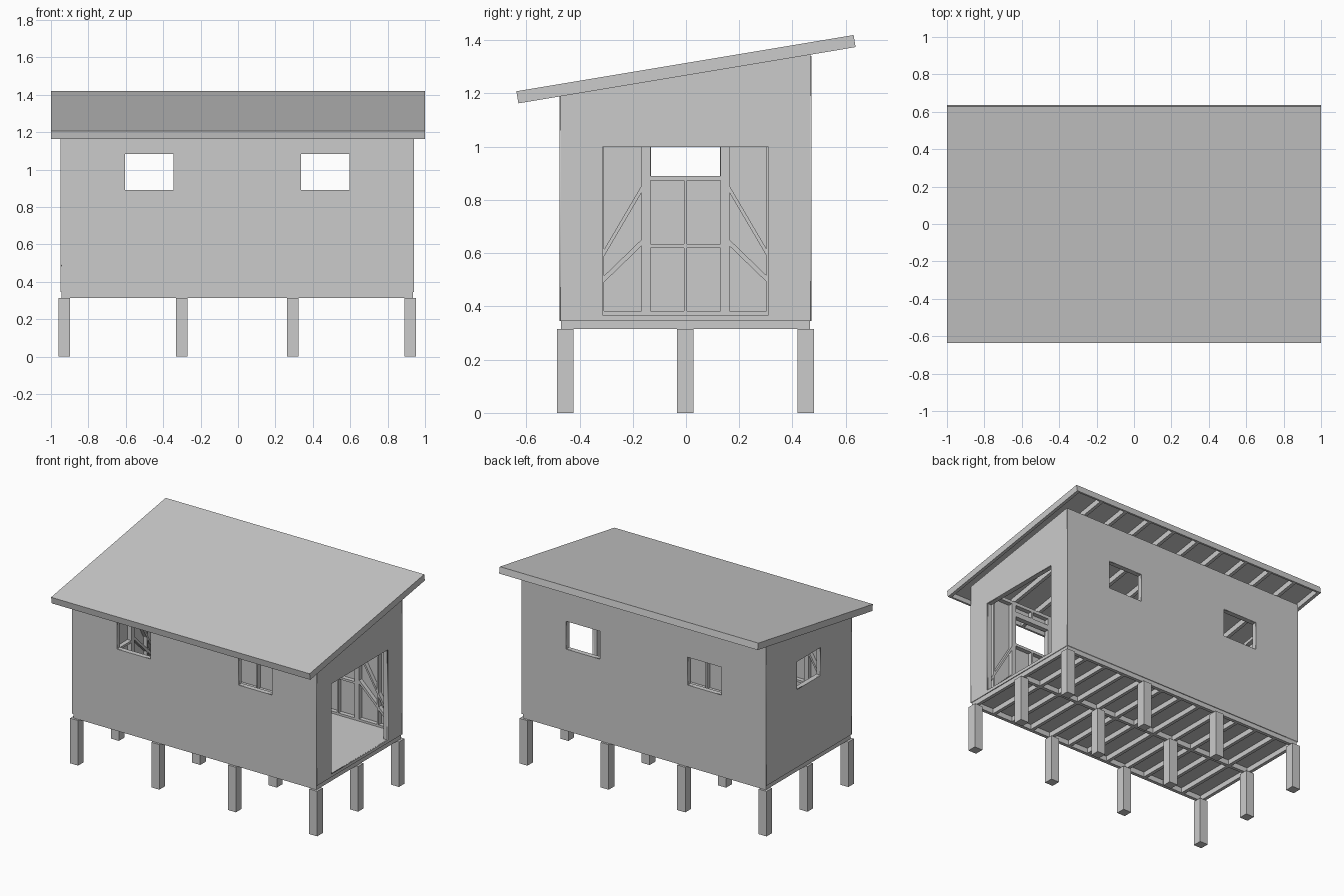
import bpy, bmesh, math
from mathutils import Matrix, Vector

if "Cube" in bpy.data.objects:
    bpy.data.objects.remove(bpy.data.objects["Cube"])

OX, OY = -0.004, -0.002          # the walls sit slightly off the roof centre
SLOPE, MID = 0.1668, 1.2677      # underside of roof: z = MID + SLOPE * y
HX, HY = 0.946, 0.474            # outer half sizes of the walls
SKIN, DEPTH, STUD = 0.005, 0.03, 0.0115
FLOOR, WIN_Z0, WIN_Z1, WIN_W, DOOR_W, DOOR_Z = 0.367, 0.89, 1.085, 0.13, 0.312, 0.998


def new_object(name, bm, matrix=Matrix()):
    bmesh.ops.recalc_face_normals(bm, faces=bm.faces)
    mesh = bpy.data.meshes.new(name)
    bm.to_mesh(mesh)
    bm.free()
    ob = bpy.data.objects.new(name, mesh)
    ob.matrix_world = matrix
    bpy.context.collection.objects.link(ob)
    return ob


def prism(bm, pts, d0, d1):
    """Extrude a 2D outline from depth d0 to d1 along local z."""
    a = [bm.verts.new((x, y, d0)) for x, y in pts]
    b = [bm.verts.new((x, y, d1)) for x, y in pts]
    bm.faces.new(a)
    bm.faces.new(b)
    for i in range(len(a)):
        j = (i + 1) % len(a)
        bm.faces.new((a[i], a[j], b[j], b[i]))


def rect(x0, x1, y0, y1):
    return [(x0, y0), (x1, y0), (x1, y1), (x0, y1)]


def box(bm, x0, x1, y0, y1, z0, z1):
    prism(bm, rect(x0, x1, y0, y1), z0, z1)


def siding(name, outline, holes, matrix):
    """Flat board with openings, from a filled 2D curve."""
    cu = bpy.data.curves.new(name, 'CURVE')
    cu.dimensions, cu.fill_mode, cu.extrude = '2D', 'BOTH', SKIN / 2
    for pts in [outline] + holes:
        sp = cu.splines.new('POLY')
        sp.points.add(len(pts) - 1)
        for p, co in zip(sp.points, pts):
            p.co = (co[0], co[1], 0, 1)
        sp.use_cyclic_u = True
    tmp = bpy.data.objects.new(name + "_curve", cu)
    bpy.context.collection.objects.link(tmp)
    dg = bpy.context.evaluated_depsgraph_get()
    mesh = bpy.data.meshes.new_from_object(tmp.evaluated_get(dg))
    bpy.data.objects.remove(tmp)
    ob = bpy.data.objects.new(name, mesh)
    ob.matrix_world = matrix @ Matrix.Translation((0, 0, -SKIN / 2))
    bpy.context.collection.objects.link(ob)


def wall(name, u_dir, dist, half_skin, half_frame, corner, top, windows, studs, noggins, door=False):
    u, z = Vector(u_dir), Vector((0, 0, 1))
    out = u.cross(z)
    m = Matrix((u, z, out)).transposed().to_4x4()
    m.translation = out * dist + Vector((OX, OY, 0))

    # siding with its openings
    holes = [rect(c - WIN_W, c + WIN_W, WIN_Z0, WIN_Z1) for c in windows]
    if door:
        holes.append(rect(-DOOR_W, DOOR_W, FLOOR, DOOR_Z))
    s = half_skin
    siding(name + "_siding", [(-s, 0.346), (s, 0.346), (s, top(s)), (-s, top(-s))], holes, m)

    # stud frame behind the siding
    bm = bmesh.new()
    d1, d0 = -SKIN, -SKIN - DEPTH
    base = FLOOR + 0.015

    def add(pts, inset=0.0):
        prism(bm, pts, d0 + inset, d1)

    def stud(c, z0=base, z1=None, w=STUD):
        a, b = c - w / 2, c + w / 2
        ta, tb = (z1, z1) if z1 else (top(a) - 0.022, top(b) - 0.022)
        add([(a, z0), (b, z0), (b, tb), (a, ta)])

    f = half_frame
    add([(-f, top(-f) - 0.022), (f, top(f) - 0.022), (f, top(f)), (-f, top(-f))])
    for a, b in ([(-f, -DOOR_W), (DOOR_W, f)] if door else [(-f, f)]):
        add(rect(a, b, FLOOR, base))
    for c in studs + [-f + STUD / 2, f - STUD / 2]:
        stud(c)
    for c in windows:
        for k in (-1, 1):
            stud(c + k * 0.148, w=0.034)
        add(rect(c - 0.131, c + 0.131, 0.872, WIN_Z0))           # sill
        add(rect(c - 0.131, c + 0.131, WIN_Z1, WIN_Z1 + 0.035))  # header
        stud(c, z1=0.872)
        stud(c, z0=WIN_Z1 + 0.035)
    if door:
        for k in (-1, 1):
            stud(k * (DOOR_W + 0.017), w=0.034)
        add(rect(-DOOR_W, DOOR_W, DOOR_Z, DOOR_Z + 0.05))
        for c in (-0.155, 0, 0.155):
            stud(c, z0=DOOR_Z + 0.05)
    for a, b in noggins:
        add(rect(a, b, 0.62, 0.635))
    # diagonal braces fan out from the bottom corners
    if not door:
        for k in (-1, 1):
            for rise, h in ((0.844, 0.013), (0.641, 0.012)):
                a, b = k * corner, k * (corner - 0.276)
                add([(a, 0.374 - h), (b, rise - h), (b, rise + h), (a, 0.374 + h)], 0.001)
    new_object(name + "_frame", bm, m)


def under(y):
    return MID + SLOPE * (y + OY)


long_studs = [-0.78, -0.155, 0.0, 0.155, 0.78]
long_nogs = [(k - 0.131, k + 0.131) for k in (-0.47, 0.47)] + [(-0.305, 0.305)]
wall("front_wall", (1, 0, 0), HY, HX, HX - SKIN, 0.911, lambda u: under(-HY), [-0.47, 0.47], long_studs, long_nogs)
wall("back_wall", (-1, 0, 0), HY, HX, HX - SKIN, 0.911, lambda u: under(HY - DEPTH), [-0.47, 0.47], long_studs, long_nogs)
end = HY - SKIN
wall("right_wall", (0, 1, 0), HX, end, end - DEPTH, 0.439, under, [], [], [], door=True)
wall("left_wall", (0, -1, 0), HX, end, end - DEPTH, 0.439, lambda u: under(-u), [0.0], [-0.311, 0.311],
     [(-0.131, 0.131)])

# posts: four along x, three along y
bm = bmesh.new()
for x in (-0.925, -0.296, 0.296, 0.925):
    for y in (-0.452, 0, 0.452):
        box(bm, x - 0.031, x + 0.031, y - 0.031, y + 0.031, 0, 0.315)
offset = Matrix.Translation((OX, OY, 0))
new_object("posts", bm, offset)

# floor: rim, middle beam, joists and deck
fx, fy, t = HX - 0.006, HY - 0.006, 0.0115
bm = bmesh.new()
for y in (-fy + t, 0, fy - t):
    box(bm, -fx, fx, y - t, y + t, 0.315, 0.35)
n = 13
for i in range(n):
    x = -fx + t + i * (2 * fx - 2 * t) / (n - 1)
    for a, b in ((-fy + 2 * t, -t), (t, fy - 2 * t)):
        box(bm, x - t, x + t, a, b, 0.315, 0.35)
new_object("floor_joists", bm, offset)
bm = bmesh.new()
box(bm, -fx, fx, -fy, fy, 0.35, FLOOR)
new_object("floor_deck", bm, offset)

# roof, built flat and then tilted
tilt = Matrix.Translation((0, 0, MID + 0.0233)) @ Matrix.Rotation(math.atan(SLOPE), 4, 'X')
L, H, sheet = 0.642, 0.023, 0.015
bm = bmesh.new()
box(bm, -1, 1, -L, L, sheet, H)
new_object("roof_sheet", bm, tilt)
bm = bmesh.new()
for k in (-1, 1):
    y = k * (L - t / 2)
    box(bm, -1, 1, y - t / 2, y + t / 2, -H, sheet)
n = 11
for i in range(n):
    x = -1 + t + i * (2 - 2 * t) / (n - 1)
    box(bm, x - t, x + t, -L + t, L - t, -H, sheet)
new_object("roof_rafters", bm, tilt)
